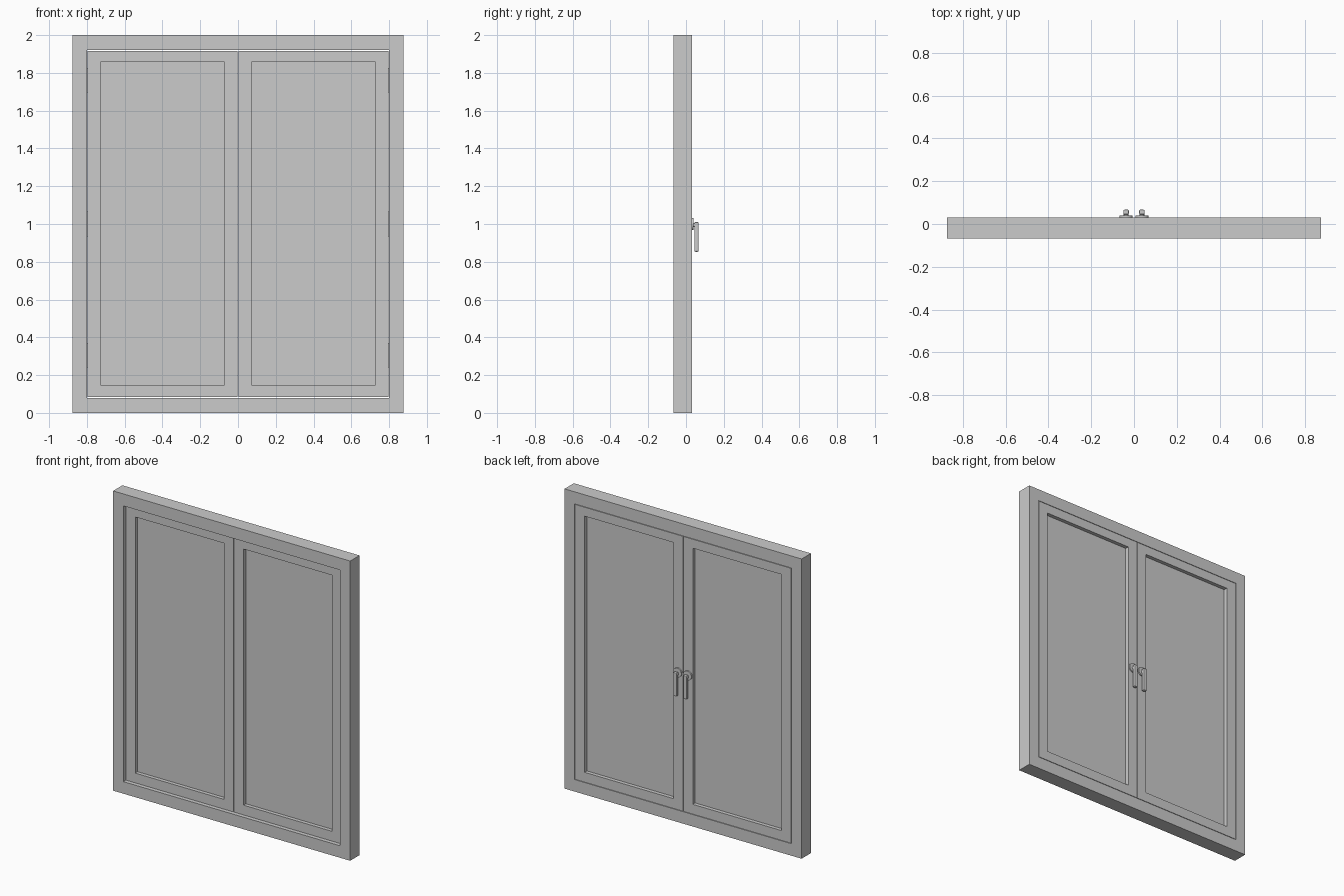
import bpy, bmesh, math
from mathutils import Matrix

if "Cube" in bpy.data.objects:
    bpy.data.objects.remove(bpy.data.objects["Cube"])

Y_FRONT, Y_BACK = -0.067, 0.031


def finish(name, bm):
    bmesh.ops.recalc_face_normals(bm, faces=bm.faces[:])
    me = bpy.data.meshes.new(name)
    bm.to_mesh(me)
    bm.free()
    ob = bpy.data.objects.new(name, me)
    bpy.context.collection.objects.link(ob)
    return ob


def ring(name, outer, inner, y0, y1):
    """Rectangular frame; outer/inner are (x0, x1, z0, z1)."""
    bm = bmesh.new()

    def loop(r, y):
        a, b, c, d = r
        return [bm.verts.new(p) for p in ((a, y, c), (b, y, c), (b, y, d), (a, y, d))]

    loops = [loop(outer, y0), loop(inner, y0), loop(inner, y1), loop(outer, y1)]
    for k in range(4):
        p, q = loops[k], loops[(k + 1) % 4]
        for i in range(4):
            j = (i + 1) % 4
            bm.faces.new((p[i], p[j], q[j], q[i]))
    return finish(name, bm)


def box(name, x0, x1, y0, y1, z0, z1, bevel=0.0):
    bm = bmesh.new()
    m = (Matrix.Translation(((x0 + x1) / 2, (y0 + y1) / 2, (z0 + z1) / 2))
         @ Matrix.Diagonal((x1 - x0, y1 - y0, z1 - z0, 1)))
    bmesh.ops.create_cube(bm, size=1, matrix=m)
    if bevel:
        bmesh.ops.bevel(bm, geom=bm.edges[:], offset=bevel, segments=2,
                        profile=0.5, affect='EDGES')
    return finish(name, bm)


def disc(name, x, z, r, y0, y1):
    bm = bmesh.new()
    m = Matrix.Translation((x, (y0 + y1) / 2, z)) @ Matrix.Rotation(math.pi / 2, 4, 'X')
    bmesh.ops.create_cone(bm, cap_ends=True, segments=32, radius1=r, radius2=r,
                          depth=y1 - y0, matrix=m)
    ob = finish(name, bm)
    bpy.context.view_layer.objects.active = ob
    ob.select_set(True)
    bpy.ops.object.shade_smooth_by_angle()
    ob.select_set(False)


def span(s, a, b):
    return (a, b) if s > 0 else (-b, -a)


# Outer frame
ring("outer_frame", (-0.875, 0.875, 0, 2), (-0.8, 0.8, 0.08, 1.92), Y_FRONT, Y_BACK)

for s, side in ((-1, "left"), (1, "right")):
    # Sash, set back from the front and flush with the back
    ring(side + "_sash", (*span(s, 0.002, 0.797), 0.083, 1.917),
         (*span(s, 0.072, 0.727), 0.148, 1.857), -0.045, Y_BACK)
    # Pane
    box(side + "_pane", *span(s, 0.068, 0.731), -0.02, 0.006, 0.144, 1.861)
    # Hinges in the gap between sash and frame
    for i, z in enumerate((0.305, 1.0, 1.76)):
        box(f"{side}_hinge_{i + 1}", *span(s, 0.795, 0.801), -0.02, 0.02, z - 0.065, z + 0.065)
    # Handle: rosette, neck and hanging lever
    disc(side + "_rosette", s * 0.037, 1.0, 0.031, Y_BACK, 0.04)
    disc(side + "_handle_neck", s * 0.037, 0.995, 0.011, 0.039, 0.05)
    box(side + "_handle_lever", *span(s, 0.024, 0.05), 0.044, 0.067, 0.853, 1.01, 0.006)
